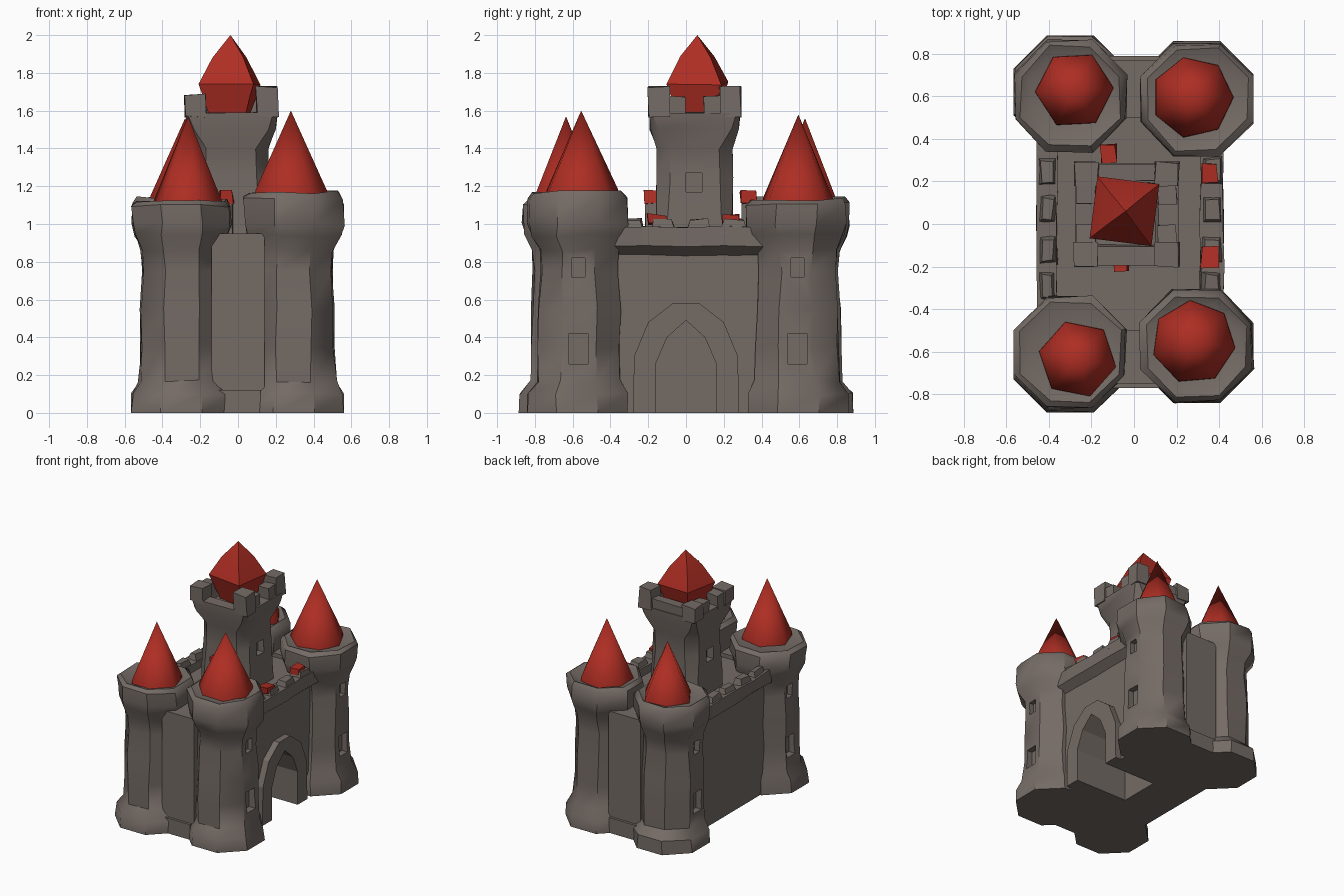
import bpy, bmesh, math, random
from mathutils import Vector

if "Cube" in bpy.data.objects:
    bpy.data.objects.remove(bpy.data.objects["Cube"])

random.seed(4)


def material(name, rgb):
    m = bpy.data.materials.new(name)
    m.diffuse_color = (*rgb, 1)
    m.use_nodes = True
    m.node_tree.nodes["Principled BSDF"].inputs["Base Color"].default_value = m.diffuse_color
    return m


STONE = material("grey stone", (0.175, 0.146, 0.130))
RED = material("red roof", (0.42, 0.027, 0.017))


def finish(name, bm, mat, smooth=35):
    bmesh.ops.recalc_face_normals(bm, faces=bm.faces)
    me = bpy.data.meshes.new(name)
    bm.to_mesh(me)
    bm.free()
    me.materials.append(mat)
    ob = bpy.data.objects.new(name, me)
    bpy.context.collection.objects.link(ob)
    if smooth:
        bpy.ops.object.select_all(action='DESELECT')
        ob.select_set(True)
        bpy.context.view_layer.objects.active = ob
        bpy.ops.object.shade_smooth_by_angle(angle=math.radians(smooth))
    return ob


def loft(name, rings, mat, jitter=0.0, smooth=35):
    """Skin a stack of point rings and cap both ends."""
    bm = bmesh.new()
    rows = []
    for ring in rings:
        row = []
        for p in ring:
            v = Vector(p)
            if v.z > 0:
                v += Vector([random.uniform(-jitter, jitter) for _ in range(3)])
            row.append(bm.verts.new(v))
        rows.append(row)
    n = len(rows[0])
    for a, b in zip(rows, rows[1:]):
        for i in range(n):
            j = (i + 1) % n
            bm.faces.new((a[i], a[j], b[j], b[i]))
    bm.faces.new(rows[0][::-1])
    bm.faces.new(rows[-1])
    return finish(name, bm, mat, smooth)


def chamfered(cx, cy, z, half, cut):
    """Square ring with cut corners."""
    a, b = half, half - cut
    pts = [(a, -b), (a, b), (b, a), (-b, a), (-a, b), (-a, -b), (-b, -a), (b, -a)]
    return [(cx + x, cy + y, z) for x, y in pts]


def box(name, x0, x1, y0, y1, z0, z1, mat=STONE, jitter=0.0, taper=0.0):
    def ring(z, t):
        return [(x0 + t, y0 + t, z), (x1 - t, y0 + t, z), (x1 - t, y1 - t, z), (x0 + t, y1 - t, z)]
    return loft(name, [ring(z0, 0), ring(z1, taper)], mat, jitter, 0)


def roof(name, cx, cy, apex, profile, sides, turn, smooth):
    """Pointed roof; profile holds (radius, height)."""
    bm = bmesh.new()
    rows = []
    for r, z in profile:
        rows.append([bm.verts.new((cx + r * math.cos(turn + math.tau * i / sides),
                                   cy + r * math.sin(turn + math.tau * i / sides),
                                   z + random.uniform(-.01, .01))) for i in range(sides)])
    tip = bm.verts.new(apex)
    for i in range(sides):
        j = (i + 1) % sides
        for a, b in zip(rows, rows[1:]):
            bm.faces.new((a[i], a[j], b[j], b[i]))
        bm.faces.new((rows[-1][i], rows[-1][j], tip))
    bm.faces.new(rows[0][::-1])
    return finish(name, bm, RED, smooth)


def prism_x(name, outline, x0, x1):
    """Extrude a (y, z) outline along x."""
    return loft(name, [[(x, y, z) for y, z in outline] for x in (x0, x1)], STONE, 0, 0)


def carve(target, cutters):
    for c in cutters:
        mod = target.modifiers.new("cut", 'BOOLEAN')
        mod.operation, mod.solver, mod.object = 'DIFFERENCE', 'EXACT', c
    bpy.context.view_layer.update()
    dg = bpy.context.evaluated_depsgraph_get()
    new = bpy.data.meshes.new_from_object(target.evaluated_get(dg))
    target.modifiers.clear()
    target.data = new
    for c in cutters:
        bpy.data.objects.remove(c)


# Corner towers: octagonal shafts with flared foot and cap, windows on the outer side
OCT = 0.586
# name, x, foot y, shaft y, cap height, roof apex, roof radius, sides, turn
towers = [("front_right", .295, -.575, -.565, 1.15, (.28, -.555, 1.60), .20, 7, -.14),
          ("front_left", -.30, -.62, -.60, 1.105, (-.265, -.635, 1.57), .187, 6, -.2),
          ("back_right", .295, .595, .585, 1.11, (.275, .595, 1.58), .195, 7, .0),
          ("back_left", -.30, .62, .60, 1.12, (-.28, .63, 1.56), .187, 6, .05)]
for name, cx, fy, cy, cap, apex, rad, sides, turn in towers:
    prof = [(.266, 0), (.262, .10), (.222, .17), (.216, .35), (.213, .55), (.205, .75),
            (.208, .86), (.25, .94), (.262, 1.0), (.26, cap - .01), (.235, cap + .02),
            (.19, cap), (.05, cap)]
    tower = loft(name + "_tower",
                 [chamfered(cx, fy if z < .12 or z > .9 and cy < 0 < cx else cy, z, h, h * OCT)
                  for h, z in prof], STONE, .009, 40)
    s = 1 if cx > 0 else -1
    xs = sorted((cx + s * .165, cx + s * .3))
    wy = -.57 if cy < 0 else .59
    carve(tower, [box("window_cutter", *xs, wy - .05, wy + .05, .26, .42),
                  box("window_cutter", *xs, wy - .035, wy + .035, .72, .82)])
    roof(name + "_roof", apex[0], apex[1], apex,
         [(rad, cap - .03), (rad * .98, cap + .025)], sides, turn, 70)

# Main hall between the towers, with a deep pointed gateway
half_arch = [(.16, 0), (.16, .26), (.10, .40)]
arch = half_arch + [(0, .49)] + [(-y, z) for y, z in half_arch[::-1]]
half_frame = [(.28, 0), (.275, .30), (.20, .48), (.07, .58)]
frame = half_frame + [(-y, z) for y, z in half_frame[::-1]]


def door_cutter():
    return prism_x("gate_cutter", [(y, z if z else -.1) for y, z in arch], -.05, .6)


hall = box("main_hall", -.40, .36, -.55, .55, 0, .92)
carve(hall, [door_cutter()])
gate = prism_x("gate_surround", frame, .30, .41)
carve(gate, [door_cutter()])

# Narrow end walls closing the gap between each pair of towers
for name, y0, y1 in (("front_end_wall", -.75, -.5), ("back_end_wall", .5, .77)):
    box(name, -.14, .14, y0, y1, 0, .95)
    box(name + "_foot", -.12, .12, y0 - .02, y1 + .02, 0, .12)

# Corbelled parapets along both long walls, with low merlons
for name, xi, xo, xw in (("right", .31, .42, .35), ("left", -.36, -.455, -.39)):
    loft(name + "_parapet",
         [[(xi, y, .86), (xw, y, .83), (xo, y, .88), (xo, y, .985), (xi, y, .985)]
          for y in (-.42, -.2, 0, .2, .42)], STONE, .006, 40)
    lo, hi = sorted((xi, xo))
    for y in (-.29, -.12, .07, .25):
        box(name + "_merlon", lo + .002, hi - .002, y - .07, y + .07, .95, 1.025, STONE, .008, .02)

# Central keep with flared, hollowed battlement
kx, ky = -.035, .045
keep_prof = [(.21, .88, .05), (.205, 1.05, .06), (.20, 1.25, .07), (.20, 1.40, .07),
             (.235, 1.50, .04), (.243, 1.59, .015), (.15, 1.59, .01), (.14, 1.55, .01),
             (.04, 1.55, .01)]
keep = loft("keep", [chamfered(kx, ky, z, h, c) for h, z, c in keep_prof], STONE, .006, 40)
carve(keep, [box("window_cutter", kx + s * .2 - .05, kx + s * .2 + .05, 0, .085, 1.17, 1.27)
             for s in (1, -1)])
for sx in (-1, 1):
    top = 1.725 if sx > 0 else 1.685
    for sy in (-1, 1):
        mx, my = kx + sx * .19, ky + sy * .19
        box("keep_merlon", mx - .056, mx + .056, my - .056, my + .056, 1.57, top, STONE, .007)
        ys = sorted((ky + sy * .05, ky + sy * .15))
        box("keep_side_wall", mx - .045, mx + .045, *ys, 1.57, 1.675, STONE, .006)
box("keep_back_wall", kx - .15, kx + .15, ky + .155, ky + .235, 1.57, 1.66, STONE, .006)
roof("keep_roof", -.045, .06, (-.04, .06, 2.0),
     [(.12, 1.54), (.175, 1.665), (.207, 1.745), (.115, 1.89)], 4, .66, 25)

# Small lean-to stubs beside the keep, with red caps
for name, x, y in (("back_stub", -.12, .33), ("front_stub", -.06, -.185)):
    d = .035 if y > 0 else .03
    box(name, x - .03, x + .03, y - d, y + d, .88, 1.11, STONE, .005)
    box(name + "_cap", x - .035, x + .035, y - d - .005, y + d + .005, 1.11, 1.175, RED, .008)

# Red caps on the gate-side parapet
for y in (.24, -.155):
    box("parapet_cap", .318, .395, y - .048, y + .048, 1.0, 1.05, RED, .008)
